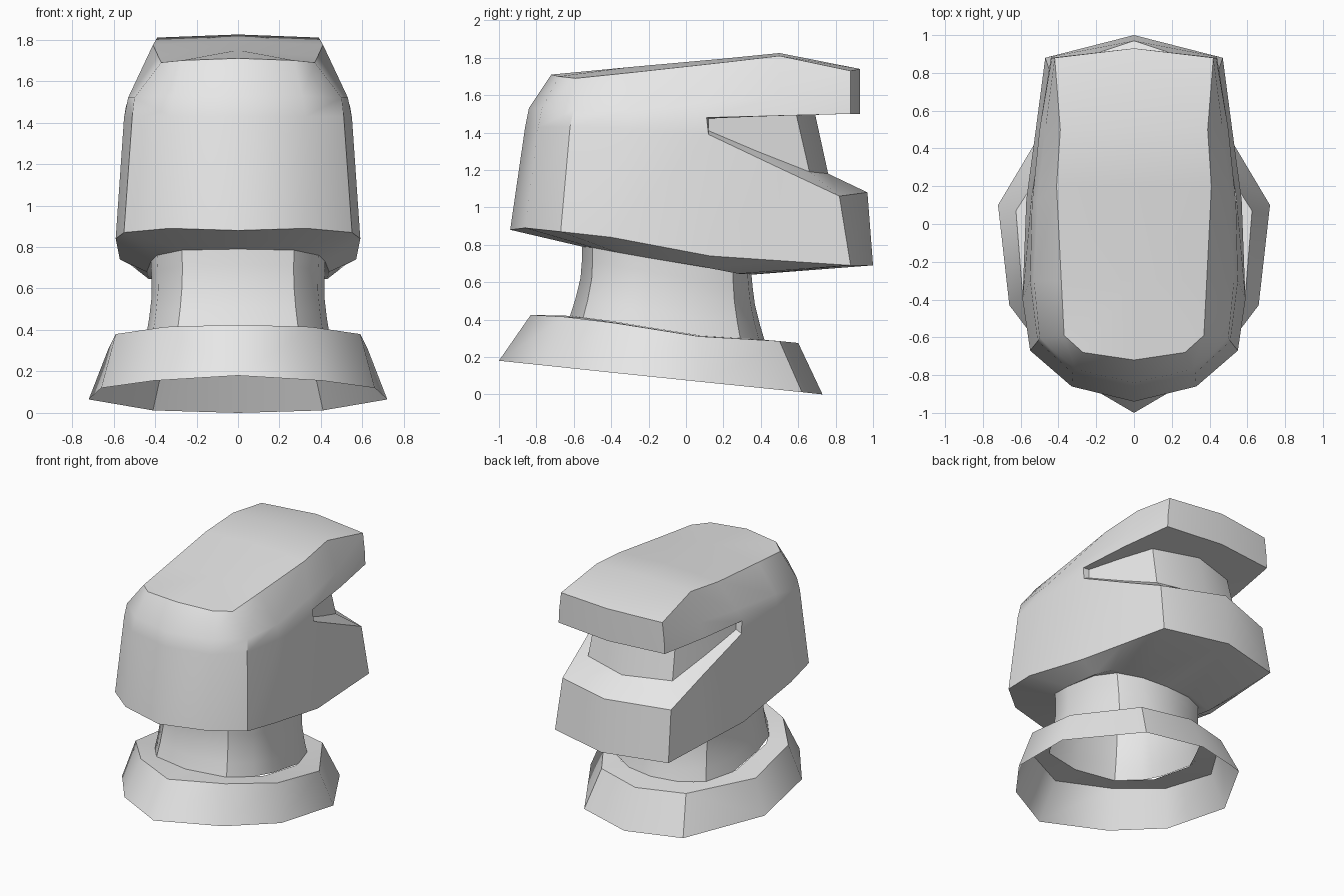
import bpy, bmesh, math

if "Cube" in bpy.data.objects:
    bpy.data.objects.remove(bpy.data.objects["Cube"])

# One neutral grey for the whole model
grey = bpy.data.materials.new("light_grey")
grey.diffuse_color = (0.8, 0.8, 0.8, 1)
grey.use_nodes = True
grey.node_tree.nodes["Principled BSDF"].inputs["Base Color"].default_value = grey.diffuse_color


def build(name, faces):
    """Make the +x half from faces given as points, then mirror it."""
    bm = bmesh.new()
    verts = {}
    for pts in faces:
        loop = []
        for p in pts:
            if p not in verts:
                verts[p] = bm.verts.new(p)
            if verts[p] not in loop:
                loop.append(verts[p])
        if len(loop) > 2:
            bm.faces.new(loop)
    me = bpy.data.meshes.new(name)
    bm.to_mesh(me)
    bm.free()
    me.materials.append(grey)
    ob = bpy.data.objects.new(name, me)
    bpy.context.collection.objects.link(ob)
    bpy.ops.object.select_all(action='DESELECT')
    ob.select_set(True)
    bpy.context.view_layer.objects.active = ob
    bpy.ops.object.shade_smooth_by_angle(angle=math.radians(35))
    mirror = ob.modifiers.new("mirror", 'MIRROR')
    mirror.merge_threshold = 0.002
    return ob


def strips(*rings):
    """Quads between successive half rings, each running front to back."""
    out = []
    for a, b in zip(rings, rings[1:]):
        for i in range(len(a) - 1):
            out.append((a[i], a[i + 1], b[i + 1], b[i]))
    return out


# Base: flared skirt, open below
base_low = [(0, -1.0, .18), (.41, -.76, .155), (.66, -.43, .12),
            (.72, .1, .065), (.41, .62, .012), (0, .73, 0)]
base_high = [(0, -.83, .425), (.35, -.65, .415), (.59, -.37, .38),
             (.625, .07, .31), (.35, .5, .285), (0, .6, .275)]
neck_foot = [(0, -.62, .42), (.29, -.55, .41), (.445, -.32, .375),
             (.45, .05, .315), (.3, .34, .298), (0, .42, .29)]
build("base", strips(base_low, base_high, neck_foot))

# Neck: slightly pinched tube joining base and helmet
neck_low = [(0, -.62, .42), (.29, -.55, .41), (.41, -.4, .39), (.445, -.22, .36),
            (.445, .08, .312), (.37, .29, .3), (.2, .39, .293), (0, .42, .29)]
neck_top = [(0, -.555, .79), (.27, -.5, .785), (.39, -.37, .76), (.42, -.2, .73),
            (.42, .08, .69), (.36, .25, .66), (.2, .33, .645), (0, .35, .64)]


def mix(t, pinch):
    return [tuple(u + (v - u) * t for u, v in zip(
        (a[0] * pinch, a[1] * pinch, a[2]), (b[0] * pinch, b[1] * pinch, b[2])))
        for a, b in zip(neck_low, neck_top)]


build("neck", strips(neck_low, mix(.25, .978), mix(.55, .965), mix(.8, .98), neck_top))

# Helmet rings, from the underside to the crown
under = neck_top[:4] + [(.44, .1, .68), (.43, .28, .645), (.2, .36, .642), (0, .35, .64)]
rim = [(0, -.94, .88), (.33, -.86, .89), (.55, -.67, .87), (.59, -.4, .84),
       (.57, .13, .74), (.52, .5, .715), (.47, .88, .69), (0, 1.0, .69)]
waist = [(0, -.86, 1.43), (.325, -.79, 1.43), (.51, -.62, 1.43), (.55, -.3, 1.42)]
sill = waist + [(.545, .12, 1.39), (.49, .5, 1.21), (.45, .82, 1.06), (0, .97, 1.08)]
brow = waist + [(.54, .11, 1.48), (.5, .5, 1.49), (.44, .88, 1.5), (0, .93, 1.5)]
shoulder = [(0, -.84, 1.53), (.31, -.77, 1.53), (.5, -.6, 1.52), (.53, -.3, 1.52),
            (.51, .12, 1.56), (.47, .5, 1.6), (.435, .88, 1.6), (0, .93, 1.6)]
crown = [(0, -.72, 1.71), (.27, -.68, 1.7), (.37, -.59, 1.69), (.385, -.3, 1.72),
         (.41, .2, 1.775), (.39, .5, 1.81), (.42, .88, 1.73), (0, .93, 1.74)]
hub = (0, -.3, 1.75)
ridge = [crown[0], hub, hub, hub, (0, .2, 1.795), (0, .5, 1.825), crown[7], crown[7]]

# Recessed wall inside the eye slot
sill_in = [(.5, .12, 1.41), (.43, .38, 1.3), (.35, .66, 1.19), (0, .76, 1.18)]
brow_in = [(.5, .12, 1.475), (.42, .36, 1.485), (.33, .59, 1.495), (0, .69, 1.5)]

helmet = strips(neck_top, under, rim, sill)
helmet += strips(sill[4:], sill_in, brow_in, brow[4:])
helmet += strips(brow, shoulder, crown, ridge)
helmet.append((sill[4], sill_in[0], brow_in[0], brow[4]))    # slot end
helmet.append((waist[3], sill[4], brow[4]))                  # cheek ahead of slot
build("helmet", helmet)
